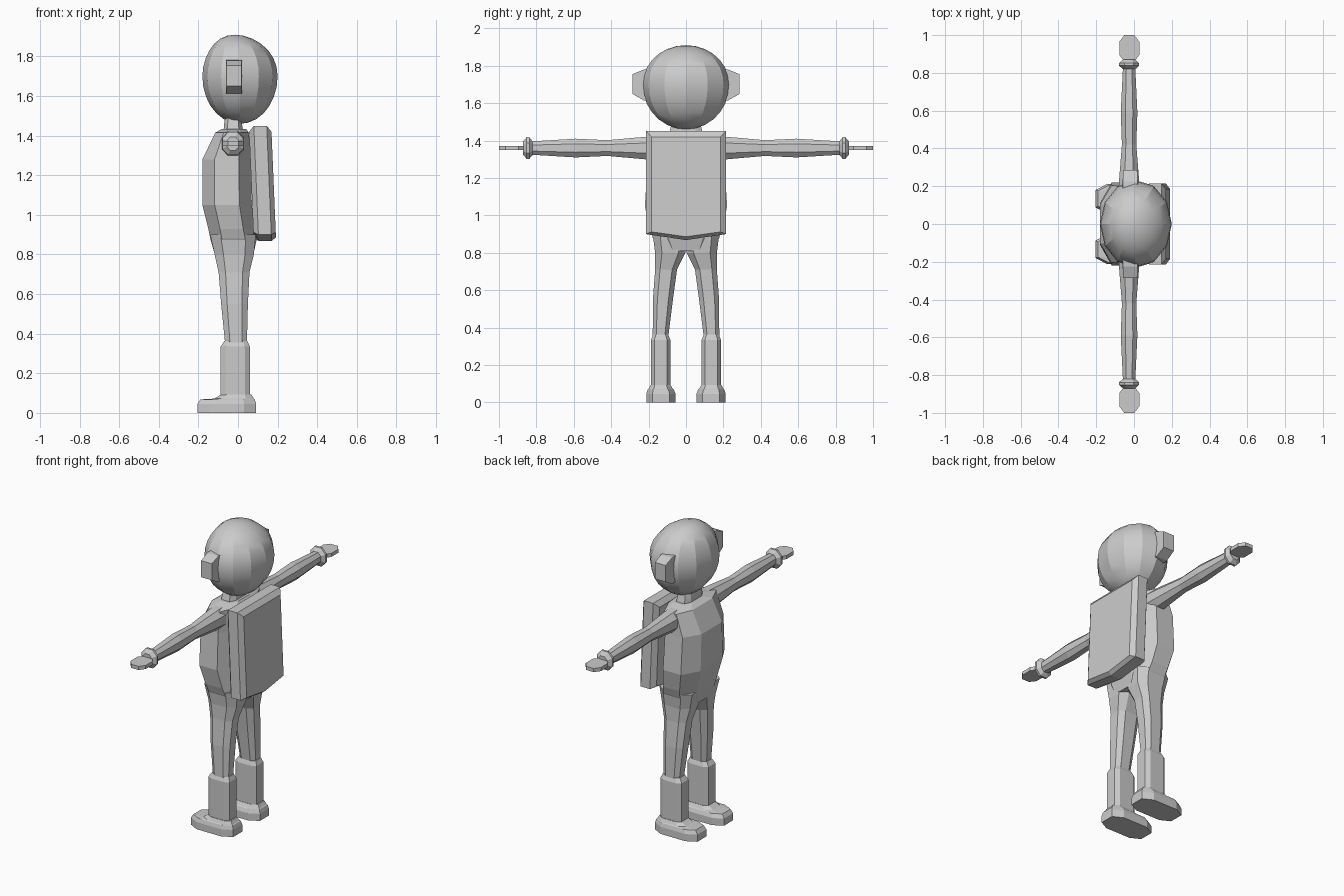
import bpy, bmesh, math
from mathutils import Vector


def make_object(name, bm, mirror=False):
    bmesh.ops.recalc_face_normals(bm, faces=bm.faces)
    mesh = bpy.data.meshes.new(name)
    bm.to_mesh(mesh)
    bm.free()
    ob = bpy.data.objects.new(name, mesh)
    bpy.context.collection.objects.link(ob)
    if mirror:
        m = ob.modifiers.new("Mirror", 'MIRROR')
        m.use_axis = (False, True, False)
        m.use_mirror_merge = False
    return ob


def skin(name, rings, mirror=False):
    """Join rings of equal point count and cap both ends."""
    bm = bmesh.new()
    loops = [[bm.verts.new(p) for p in r] for r in rings]
    n = len(loops[0])
    for a, b in zip(loops, loops[1:]):
        for i in range(n):
            j = (i + 1) % n
            bm.faces.new((a[i], a[j], b[j], b[i]))
    bm.faces.new(loops[0])
    bm.faces.new(loops[-1])
    return make_object(name, bm, mirror)


def octagon(a0, a1, b0, b1, c):
    """Rectangle with corners cut by fraction c of each half side."""
    am, bmid, ha, hb = (a0 + a1) / 2, (b0 + b1) / 2, (a1 - a0) / 2, (b1 - b0) / 2
    k = 1 - c
    pts = [(1, -k), (1, k), (k, 1), (-k, 1), (-1, k), (-1, -k), (-k, -1), (k, -1)]
    return [(am + ha * u, bmid + hb * v) for u, v in pts]


def loft(name, sections, c, axis='z', mirror=True):
    """Sections are (position on axis, a0, a1, b0, b1)."""
    rings = []
    for t, *box in sections:
        o = octagon(*box, c)
        rings.append([(a, b, t) if axis == 'z' else (a, t, b) for a, b in o])
    return skin(name, rings, mirror)


# Head: faceted egg with smooth vertical curvature
bm = bmesh.new()
bmesh.ops.create_uvsphere(bm, u_segments=12, v_segments=14, radius=1)
for v in bm.verts:
    x, y, z = v.co
    v.co = Vector((0.01 + 0.19 * x - 0.025 * max(z, 0) ** 3, 0.232 * y,
                   1.70 + z * (0.21 if z > 0 else 0.24)))
make_object("head", bm)

# Ear pieces
loft("ear_piece", [(0.16, -0.06, 0.02, 1.61, 1.785), (0.225, -0.06, 0.02, 1.615, 1.78),
                   (0.287, -0.058, 0.018, 1.65, 1.755)], 0.03, 'y')

# Neck
loft("neck", [(1.40, -0.075, 0.03, -0.10, 0.10), (1.46, -0.07, 0.02, -0.085, 0.085),
              (1.52, -0.06, 0.02, -0.07, 0.07)], 0.4, mirror=False)

# Torso
loft("torso", [(1.435, -0.08, 0.04, -0.11, 0.11), (1.415, -0.115, 0.055, -0.20, 0.20),
               (1.28, -0.18, 0.065, -0.205, 0.205), (1.05, -0.18, 0.07, -0.22, 0.22),
               (0.93, -0.15, 0.085, -0.195, 0.195), (0.88, -0.14, 0.095, -0.178, 0.178),
               (0.81, -0.12, 0.08, -0.14, 0.14)], 0.5, mirror=False)

# Legs
loft("leg", [(0.90, -0.14, 0.09, 0.002, 0.178), (0.80, -0.118, 0.08, 0.004, 0.165),
             (0.71, -0.098, 0.058, 0.048, 0.165), (0.55, -0.085, 0.05, 0.07, 0.177),
             (0.35, -0.065, 0.045, 0.095, 0.178)], 0.45)

# Boots
loft("boot_shaft", [(0.07, -0.088, 0.06, 0.084, 0.187), (0.335, -0.088, 0.06, 0.084, 0.187),
                    (0.362, -0.07, 0.048, 0.095, 0.175)], 0.35)
loft("boot_foot", [(0.0, -0.205, 0.092, 0.055, 0.212), (0.045, -0.205, 0.092, 0.055, 0.212),
                   (0.068, -0.19, 0.085, 0.065, 0.205), (0.072, -0.12, 0.08, 0.07, 0.20),
                   (0.092, -0.088, 0.068, 0.082, 0.19)], 0.42)

# Arms with flared cuffs
arm = [(0.15, 0.058, 0.065), (0.22, 0.054, 0.060), (0.42, 0.038, 0.042), (0.59, 0.044, 0.050),
       (0.82, 0.033, 0.036), (0.838, 0.053, 0.058), (0.852, 0.053, 0.058), (0.872, 0.030, 0.034)]
loft("arm", [(y, -0.026 - a, -0.026 + a, 1.36 - b, 1.36 + b) for y, a, b in arm], 0.55, 'y')

# Mitten hands
loft("hand", [(1.349, -0.078, 0.028, 0.86, 1.0), (1.372, -0.078, 0.028, 0.86, 1.0)], 0.5)

# Backpack: pointed-bottom outline with bevelled rims, leaning slightly
rings = []
for x, i in [(0.055, 0.03), (0.08, 0), (0.145, 0), (0.168, 0.03)]:
    outline = [(-0.215 + i, 1.45 - i), (0.215 - i, 1.45 - i), (0.215 - i, 0.90 + i * 0.4),
               (0, 0.868 + i * 0.6), (-0.215 + i, 0.90 + i * 0.4)]
    rings.append([(x + (1.45 - z) * 0.042, y, z) for y, z in outline])
skin("backpack", rings)

# Soft vertical shading on the head only
head = bpy.data.objects["head"]
bpy.context.view_layer.objects.active = head
head.select_set(True)
bpy.ops.object.shade_smooth_by_angle(angle=math.radians(20))
